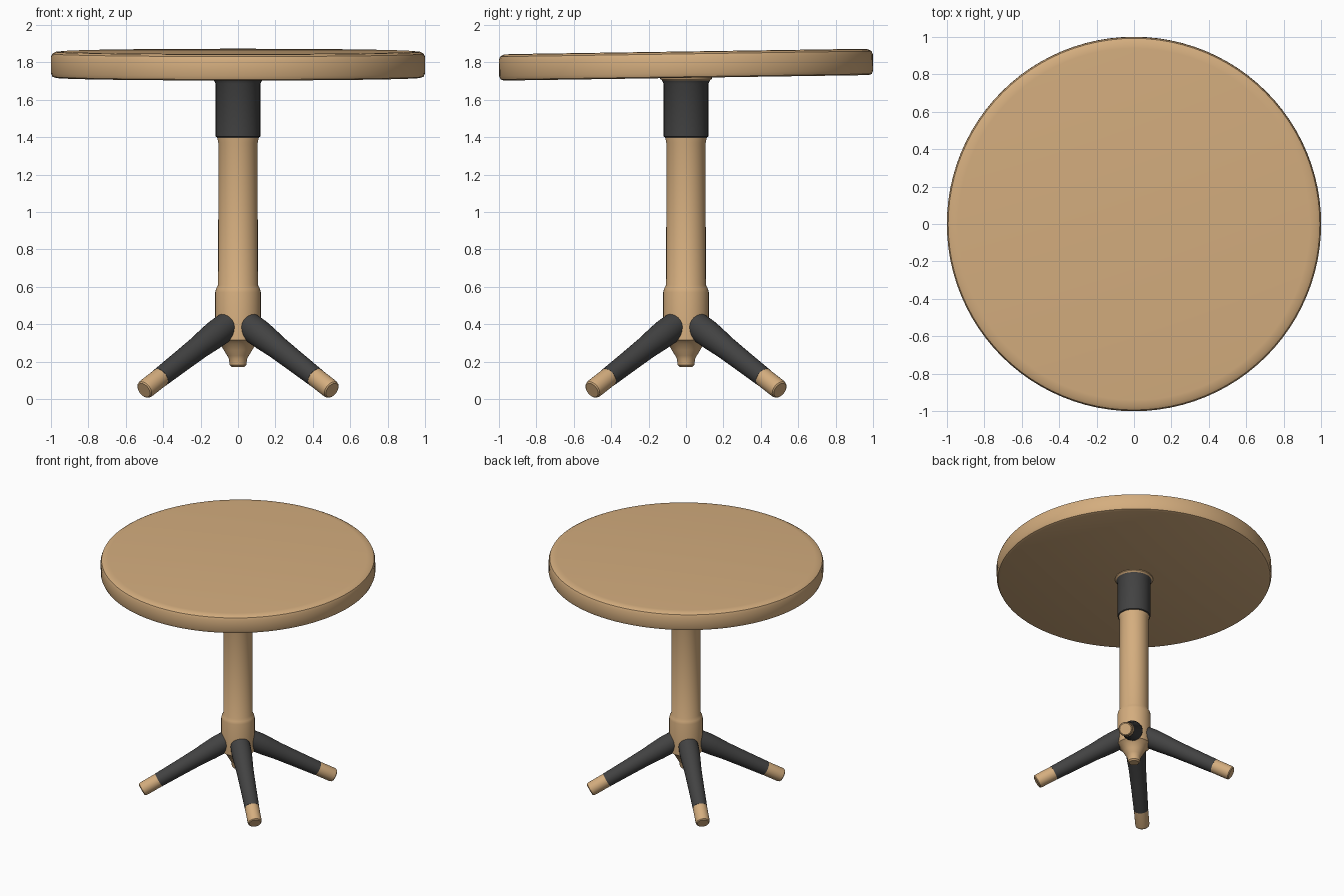
import bpy, bmesh, math
from mathutils import Vector

if "Cube" in bpy.data.objects:
    bpy.data.objects.remove(bpy.data.objects["Cube"])


def material(name, rgb):
    m = bpy.data.materials.new(name)
    m.diffuse_color = (*rgb, 1)
    m.use_nodes = True
    m.node_tree.nodes["Principled BSDF"].inputs["Base Color"].default_value = m.diffuse_color
    return m


TAN = material("tan wood", (0.66, 0.42, 0.21))
DARK = material("dark grey", (0.055, 0.055, 0.055))


def lathe(name, profile, mat, sides):
    """Closed solid turned around local z from (radius, height) points."""
    bm = bmesh.new()
    rings = []
    for r, h in profile:
        rings.append([bm.verts.new((r * math.cos(2 * math.pi * i / sides),
                                    r * math.sin(2 * math.pi * i / sides), h))
                      for i in range(sides)])
    for a, b in zip(rings, rings[1:]):
        for i in range(sides):
            j = (i + 1) % sides
            bm.faces.new((a[i], a[j], b[j], b[i]))
    bm.faces.new(rings[0])
    bm.faces.new(rings[-1])
    bmesh.ops.recalc_face_normals(bm, faces=bm.faces)
    me = bpy.data.meshes.new(name)
    bm.to_mesh(me)
    bm.free()
    me.materials.append(mat)
    ob = bpy.data.objects.new(name, me)
    bpy.context.collection.objects.link(ob)
    bpy.ops.object.select_all(action='DESELECT')
    ob.select_set(True)
    bpy.context.view_layer.objects.active = ob
    bpy.ops.object.shade_smooth_by_angle(angle=math.radians(35))
    return ob


# Round top, tilted slightly up towards the back
top = lathe("table_top", [(0.975, -0.07), (0.992, -0.064), (1.0, -0.045), (1.0, 0.04),
                          (0.993, 0.058), (0.975, 0.068), (0.94, 0.071)], TAN, 96)
top.location.z = 1.787
top.rotation_euler.x = 0.015

# Post with hub and bottom knob
lathe("post", [(0.035, 0.172), (0.045, 0.182), (0.048, 0.215), (0.058, 0.232),
               (0.075, 0.26), (0.095, 0.295), (0.122, 0.315), (0.122, 0.57),
               (0.117, 0.59), (0.106, 0.61), (0.105, 1.37), (0.112, 1.40),
               (0.112, 1.42)], TAN, 40)

# Dark collar under the top, with a thin flared ring
lathe("collar", [(0.111, 1.398), (0.119, 1.403), (0.119, 1.685), (0.128, 1.702)], DARK, 40)
lathe("collar_ring", [(0.126, 1.701), (0.138, 1.712), (0.138, 1.73)], TAN, 40)

# Four splayed legs on the diagonals, each with a wooden foot
for k, side in enumerate(("back_right", "back_left", "front_left", "front_right")):
    a = math.radians(45 + 90 * k)
    out = Vector((math.cos(a), math.sin(a), 0)) * math.sqrt(2)
    start = out * 0.04 + Vector((0, 0, 0.408))
    end = out * 0.503 + Vector((0, 0, 0.047))
    length = (end - start).length
    rot = (end - start).to_track_quat('Z', 'Y').to_euler()
    split = length * 0.81
    leg = lathe(side + "_leg", [(0.07, 0), (0.074, 0.1), (0.071, 0.17), (0.063, 0.27),
                                (0.058, 0.42), (0.053, split)], DARK, 24)
    foot = lathe(side + "_foot", [(0.052, split - 0.01), (0.052, length - 0.02),
                                  (0.049, length - 0.006), (0.042, length)], TAN, 24)
    for ob in (leg, foot):
        ob.location = start
        ob.rotation_euler = rot
